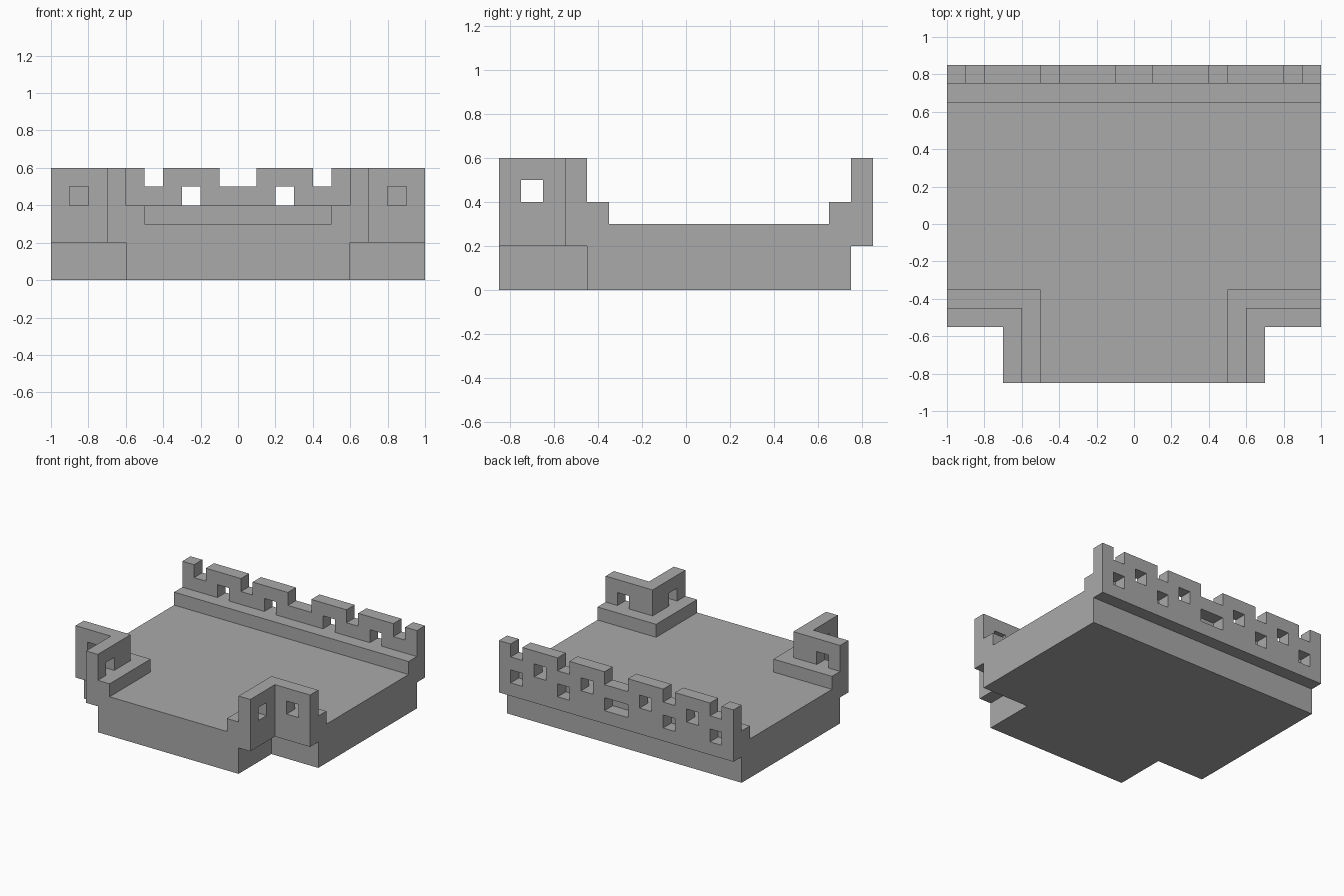
import bpy
import bmesh
from mathutils import Vector

CELL = 0.1
X, Y, Z = Vector((1, 0, 0)), Vector((0, 1, 0)), Vector((0, 0, 1))

cube = bpy.data.objects.get("Cube")
if cube:
    bpy.data.objects.remove(cube, do_unlink=True)

stone = bpy.data.materials.new("grey stone")
stone.use_nodes = True
colour = (0.4, 0.4, 0.4, 1)
stone.diffuse_color = colour
stone.node_tree.nodes["Principled BSDF"].inputs["Base Color"].default_value = colour


def finish(name, bm, mirrored=False):
    """Turn a bmesh into a named stone object, optionally mirrored in x."""
    bmesh.ops.recalc_face_normals(bm, faces=bm.faces)
    mesh = bpy.data.meshes.new(name)
    bm.to_mesh(mesh)
    bm.free()
    mesh.materials.append(stone)
    obj = bpy.data.objects.new(name, mesh)
    bpy.context.collection.objects.link(obj)
    if mirrored:
        obj.modifiers.new("Mirror", "MIRROR").use_mirror_merge = False
    return obj


def thicken(bm, faces, offset):
    """Extrude flat faces into a solid."""
    geom = bmesh.ops.extrude_face_region(bm, geom=faces, use_keep_orig=True)["geom"]
    verts = [v for v in geom if isinstance(v, bmesh.types.BMVert)]
    bmesh.ops.translate(bm, verts=verts, vec=offset)


def slab(name, outline, bottom, top, mirrored=False):
    """Raise a plan outline between two heights."""
    bm = bmesh.new()
    face = bm.faces.new([bm.verts.new((x, y, bottom)) for x, y in outline])
    thicken(bm, [face], Z * (top - bottom))
    return finish(name, bm, mirrored)


def wall_panel(bm, rows, corner, along, across):
    """Wall of square blocks; rows run from top to bottom, dots are openings."""
    corner, verts, faces = Vector(corner), {}, []

    def vert(i, k):
        if (i, k) not in verts:
            verts[i, k] = bm.verts.new(corner + (along * i + Z * k) * CELL)
        return verts[i, k]

    for k, row in enumerate(reversed(rows)):
        for i, block in enumerate(row):
            if block == "#":
                faces.append(bm.faces.new(
                    (vert(i, k), vert(i + 1, k), vert(i + 1, k + 1), vert(i, k + 1))))
    thicken(bm, faces, across * CELL)


# Floor platform with both front corners notched out
front_left = [(0.6, -0.85), (0.6, -0.45), (1, -0.45), (1, 0.75)]
platform = front_left + [(-x, y) for x, y in reversed(front_left)]
slab("floor_platform", platform, 0, 0.3)

# Raised walkways behind the walls
slab("back_walkway", [(-1, 0.65), (1, 0.65), (1, 0.75), (-1, 0.75)], 0.3, 0.4)
slab("corner_walkways",
     [(0.5, -0.85), (0.6, -0.85), (0.6, -0.45), (1, -0.45), (1, -0.35), (0.5, -0.35)],
     0.3, 0.4, mirrored=True)

# Back wall: battlements, windows, drain recesses and solid foot
bm = bmesh.new()
wall_panel(bm, ["#.###.###..###.###.#",
                "###.###.####.###.###",
                "#.###.###..###.###.#",
                "####################"], (-1, 0.75, 0.2), X, Y)
finish("back_wall", bm)

# L-shaped corner walls, one window in each arm
bm = bmesh.new()
wall_panel(bm, ["####", "##.#", "####", "####"], (0.6, -0.55, 0.2), X, Y)
wall_panel(bm, ["###", "#.#", "###", "###"], (0.6, -0.85, 0.2), Y, X)
finish("corner_walls", bm, mirrored=True)
